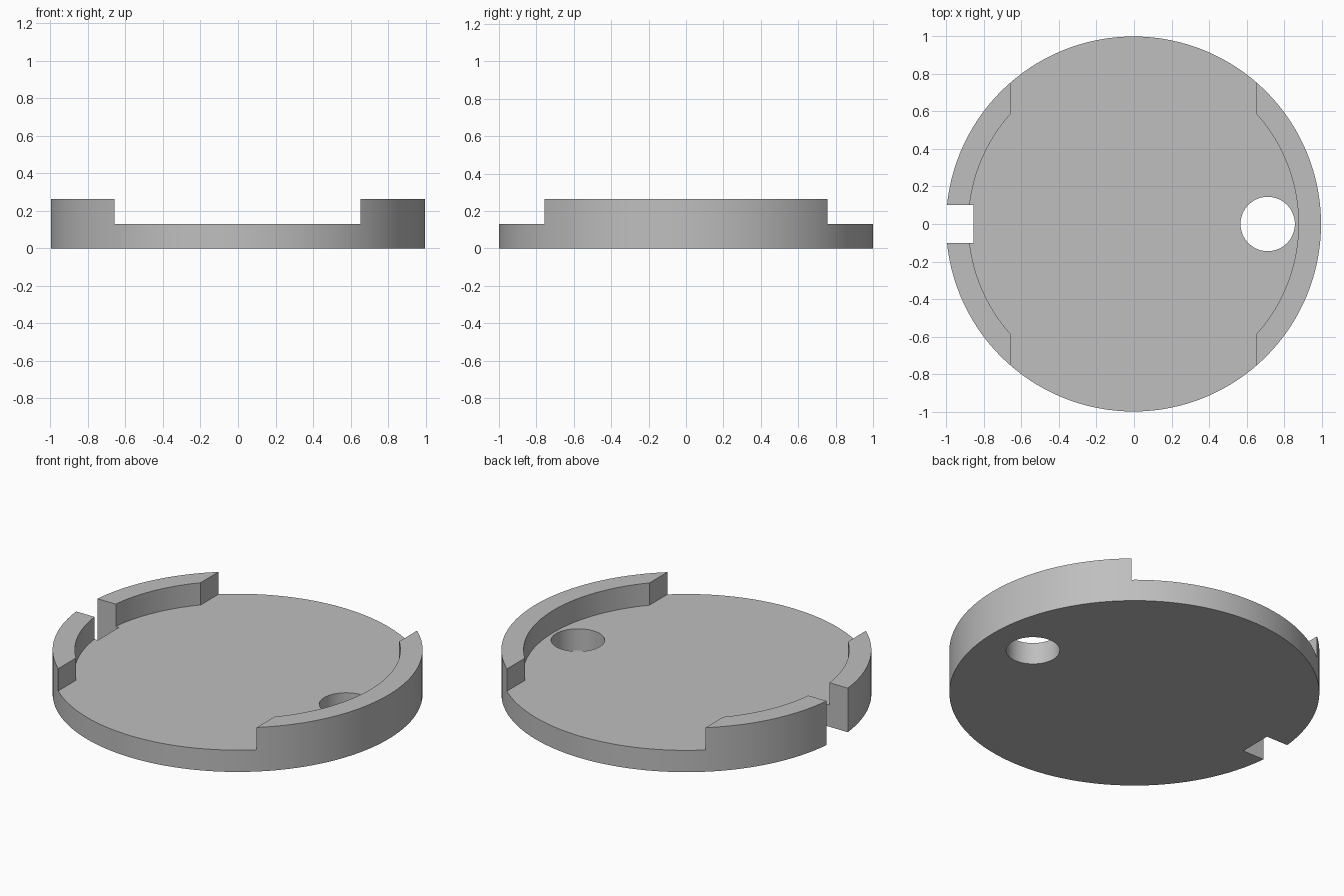
import bpy, bmesh, math

if "Cube" in bpy.data.objects:
    bpy.data.objects.remove(bpy.data.objects["Cube"])

CX = -0.0025                 # disc centre, shifted by the notch
R, R_IN = 1.0, 0.88          # outer and inner rim radius
FLOOR, TOP = 0.13, 0.263     # floor and rim heights
SLAB = 0.655                 # half width of the open channel


def arc(cx, r, a0, a1, n):
    return [(cx + r * math.cos(a0 + (a1 - a0) * i / n),
             r * math.sin(a0 + (a1 - a0) * i / n)) for i in range(n + 1)]


def prism(name, outline, z0, z1):
    bm = bmesh.new()
    face = bm.faces.new([bm.verts.new((x, y, z0)) for x, y in outline])
    top = bmesh.ops.extrude_face_region(bm, geom=[face])["geom"]
    bmesh.ops.translate(bm, vec=(0, 0, z1 - z0),
                        verts=[v for v in top if isinstance(v, bmesh.types.BMVert)])
    bmesh.ops.recalc_face_normals(bm, faces=bm.faces)
    mesh = bpy.data.meshes.new(name)
    bm.to_mesh(mesh)
    bm.free()
    obj = bpy.data.objects.new(name, mesh)
    bpy.context.collection.objects.link(obj)
    return obj


# Round body
body = prism("round_tray", arc(CX, R, 0, math.tau, 128)[:-1], 0, TOP)
grey = bpy.data.materials.new("grey")
grey.diffuse_color = (0.52, 0.52, 0.52, 1)
grey.use_nodes = True
grey.node_tree.nodes["Principled BSDF"].inputs["Base Color"].default_value = grey.diffuse_color
body.data.materials.append(grey)

# Recess: inner circle joined with an open front-to-back channel
a = math.acos(SLAB / R_IN)
recess = (arc(CX, R_IN, -a, a, 32) + [(CX + SLAB, 1.2), (CX - SLAB, 1.2)]
          + arc(CX, R_IN, math.pi - a, math.pi + a, 32)
          + [(CX - SLAB, -1.2), (CX + SLAB, -1.2)])

cutters = [
    prism("recess_cutter", recess, FLOOR, 0.5),
    prism("hole_cutter", arc(0.713, 0.145, 0, math.tau, 64)[:-1], -0.2, 0.5),
    prism("notch_cutter", [(-1.2, -0.1), (-0.855, -0.1), (-0.855, 0.1), (-1.2, 0.1)], -0.2, 0.5),
]

# Cut the recess, the round hole and the side notch
bpy.context.view_layer.objects.active = body
body.select_set(True)
for c in cutters:
    mod = body.modifiers.new(c.name, "BOOLEAN")
    mod.operation = "DIFFERENCE"
    mod.solver = "EXACT"
    mod.object = c
    bpy.ops.object.modifier_apply(modifier=mod.name)
    bpy.data.objects.remove(c)

bpy.ops.object.shade_smooth_by_angle(angle=math.radians(30))
